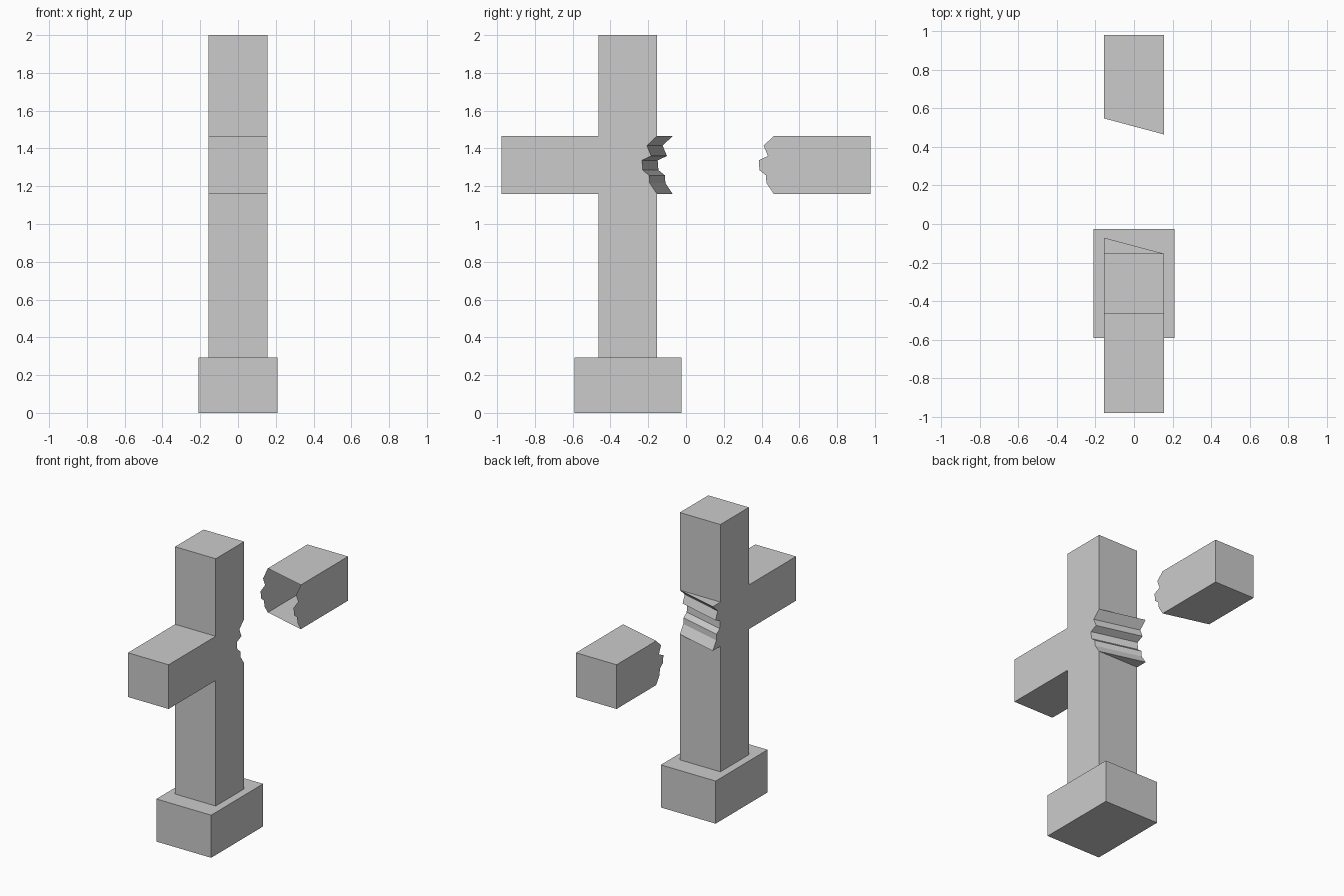
import bpy, bmesh

if "Cube" in bpy.data.objects:
    bpy.data.objects.remove(bpy.data.objects["Cube"])

HALF = 0.155          # half thickness of the beams
SKEW = 0.083          # the break slants back towards -x
Z_LO, Z_HI = 1.16, 1.465

# Jagged break line (y offset, z), from the top of the arm down
BREAK = [(0, Z_HI), (-0.053, 1.415), (-0.03, 1.36), (-0.079, 1.337),
         (-0.075, 1.285), (-0.041, 1.258), (-0.038, 1.217), (0, Z_LO)]


def break_line(y, skew):
    return [(y + dy + skew, z) for dy, z in BREAK]


def make_prism(name, right, left, open_edges=()):
    """Join a y-z outline at +x to a matching one at -x, leaving some sides open."""
    bm = bmesh.new()
    a = [bm.verts.new((HALF, y, z)) for y, z in right]
    b = [bm.verts.new((-HALF, y, z)) for y, z in left]
    bm.faces.new(a)
    bm.faces.new(b[::-1])
    n = len(a)
    for i in range(n):
        if i not in open_edges:
            j = (i + 1) % n
            bm.faces.new((a[i], b[i], b[j], a[j]))
    bmesh.ops.remove_doubles(bm, verts=bm.verts, dist=1e-5)
    bmesh.ops.recalc_face_normals(bm, faces=bm.faces)
    mesh = bpy.data.meshes.new(name)
    bm.to_mesh(mesh)
    bm.free()
    obj = bpy.data.objects.new(name, mesh)
    bpy.context.collection.objects.link(obj)
    return obj


# Base block
bpy.ops.mesh.primitive_cube_add(size=1, location=(0, -0.308, 0.147))
base = bpy.context.object
base.name = "base"
base.scale = (0.418, 0.566, 0.294)

# Upright with the whole front arm and the broken rear stub
Y0, Y1 = -0.464, -0.154


def cross_outline(skew):
    return ([(Y0, 0.294), (Y0, Z_LO), (-0.978, Z_LO), (-0.978, Z_HI),
             (Y0, Z_HI), (Y0, 2.0), (Y1, 2.0), (Y1, Z_HI)]
            + break_line(Y1, skew) + [(Y1, Z_LO), (Y1, 0.294)])


make_prism("cross", cross_outline(0), cross_outline(SKEW))


# Broken-off rear arm, hollow at the break
def fragment_outline(skew):
    return break_line(0.464, skew) + [(0.978, Z_LO), (0.978, Z_HI)]


make_prism("broken_arm", fragment_outline(0), fragment_outline(SKEW),
           open_edges=range(len(BREAK) - 1))
